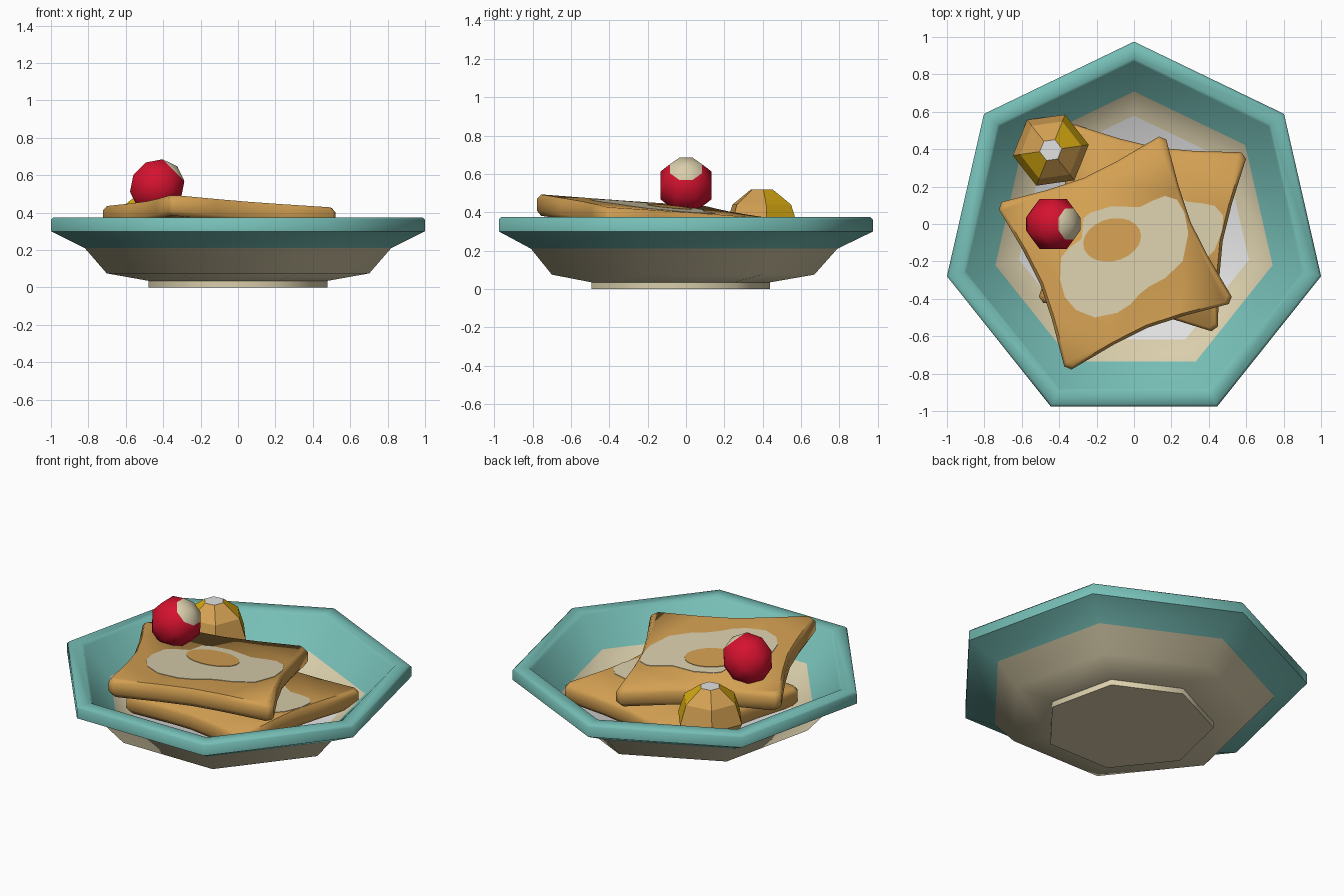
import bpy, bmesh, math
from mathutils import Vector, Matrix

if "Cube" in bpy.data.objects:
    bpy.data.objects.remove(bpy.data.objects["Cube"])


def mat(name, r, g, b):
    m = bpy.data.materials.new(name)
    m.diffuse_color = (r, g, b, 1)
    m.use_nodes = True
    m.node_tree.nodes["Principled BSDF"].inputs["Base Color"].default_value = m.diffuse_color
    return m


TEAL = mat("teal_glaze", .18, .515, .468)
CREAM = mat("cream", .70, .62, .41)
WHITE = mat("white_floor", .76, .76, .77)
TOAST = mat("toast_brown", .65, .35, .085)
RED = mat("red", .66, .006, .028)
GOLD = mat("gold", .69, .41, .006)


def finish(name, bm, mats, smooth=None):
    bmesh.ops.recalc_face_normals(bm, faces=bm.faces)
    me = bpy.data.meshes.new(name)
    bm.to_mesh(me)
    bm.free()
    for m in mats:
        me.materials.append(m)
    ob = bpy.data.objects.new(name, me)
    bpy.context.collection.objects.link(ob)
    if smooth:
        bpy.ops.object.select_all(action='DESELECT')
        ob.select_set(True)
        bpy.context.view_layer.objects.active = ob
        bpy.ops.object.shade_smooth_by_angle(angle=math.radians(smooth))
    return ob


def loft(rings, slots=None, cap_slots=(0, 0)):
    """Skin a list of equal-length point rings, capped at both ends."""
    bm = bmesh.new()
    vs = [[bm.verts.new(p) for p in ring] for ring in rings]
    n = len(vs[0])
    for i in range(len(vs) - 1):
        for k in range(n):
            f = bm.faces.new((vs[i][k], vs[i][(k + 1) % n],
                              vs[i + 1][(k + 1) % n], vs[i + 1][k]))
            f.material_index = slots[i] if slots else 0
    for ring, s in zip((vs[0], vs[-1]), cap_slots):
        bm.faces.new(ring).material_index = s
    return bm


def polygon(n, r, z, start, c=(0, 0)):
    return [(c[0] + r * math.cos(start + math.tau * k / n),
             c[1] + r * math.sin(start + math.tau * k / n), z) for k in range(n)]


# Seven-sided bowl: foot, outer wall, rim, inner wall, floor
profile = [(.49, 0), (.49, .035), (.72, .075), (.84, .21), (1.026, .30), (1.026, .362),
           (1.012, .375), (.935, .375), (.92, .36), (.76, .20), (.63, .11)]
slots = [1, 1, 1, 0, 0, 0, 0, 0, 0, 1]
bm = loft([polygon(7, r, z, math.pi / 2, (0, -.051)) for r, z in profile], slots, (1, 2))
finish("bowl", bm, [TEAL, CREAM, WHITE], 55)

# Toast slices: concave square slabs with a fried egg painted on top
H, T = .485, .11
side = [(H, -H + .03), (H - .035, -.2), (H - .05, 0), (H - .035, .2), (H, H - .03)]
outline = []
for k in range(4):
    c, s = math.cos(k * math.pi / 2), math.sin(k * math.pi / 2)
    outline += [(x * c - y * s, x * s + y * c) for x, y in side]

UP_C, UP_A = Vector((-.10, -.155)), math.radians(22.6)
# egg outline as seen from above on the upper slice
egg_seen = [(-.27, .03), (-.235, .06), (-.12, .095), (.03, .09), (.10, .125), (.165, .15),
            (.23, .13), (.27, .06), (.29, -.05), (.26, -.2), (.165, -.29), (.08, -.335),
            (.03, -.375), (-.02, -.43), (-.09, -.475), (-.21, -.5), (-.31, -.46),
            (-.37, -.39), (-.395, -.30), (-.39, -.18), (-.35, -.13), (-.28, -.08)]
yolk_seen = [(-.117 + .155 * math.cos(a), -.085 + .115 * math.sin(a) + .02 * math.cos(a))
             for a in [math.tau * k / 20 for k in range(20)]]


def to_local(pts):
    inv = Matrix.Rotation(-UP_A, 2)
    return [tuple(inv @ (Vector(p) - UP_C)) for p in pts]


EGG, YOLK = to_local(egg_seen), to_local(yolk_seen)


def toast(name, centre, angle, z0, gu, gv):
    rot = Matrix.Rotation(angle, 2)

    def ring(pts, dz, s=1.0):
        out = []
        for u, v in pts:
            p = rot @ Vector((u * s, v * s)) + centre
            out.append((p.x, p.y, z0 + gu * u * s + gv * v * s + dz))
        return out

    slab = [ring(outline, dz, s) for dz, s in
            ((-T, .965), (-T + .025, 1), (-.025, 1), (0, .965))]
    finish(name, loft(slab), [TOAST], 60)
    finish(name + "_egg_white", loft([ring(EGG, -.001), ring(EGG, .003)]), [CREAM])
    finish(name + "_egg_yolk", loft([ring(YOLK, .001), ring(YOLK, .006)]), [TOAST])


toast("upper_toast", UP_C, UP_A, .43, -.072, -.065)
toast("lower_toast", Vector((.045, -.02)), math.radians(-9.5), .235, .05, -.02)

# Red berry with a pale patch facing right and up
bm = bmesh.new()
bmesh.ops.create_uvsphere(bm, u_segments=8, v_segments=5, radius=.152)
for f in bm.faces:
    f.material_index = 1 if f.calc_center_median().z > .12 else 0
bm.transform(Matrix.Translation((-.432, 0, .54)) @ Matrix.Rotation(math.radians(45), 4, 'Y')
             @ Matrix.Rotation(math.radians(22.5), 4, 'Z'))
finish("berry", bm, [RED, CREAM], 60)

# Faceted fruit piece: gold band, brown flanks, pale top
start = math.radians(38 - 30)
rings = [(.08, .15), (.165, .22), (.205, .32), (.165, .44), (.06, .52)]
bm = loft([polygon(6, r, z, start, (-.445, .395)) for r, z in rings], None, (0, 2))
d = Vector((math.cos(math.radians(38)), math.sin(math.radians(38)), 0))
bm.normal_update()
for f in bm.faces:
    n = Vector((f.normal.x, f.normal.y, 0))
    if n.length > .1:
        f.material_index = 1 if abs(n.normalized().dot(d)) > .8 else 0
finish("fruit_piece", bm, [TOAST, GOLD, WHITE])
